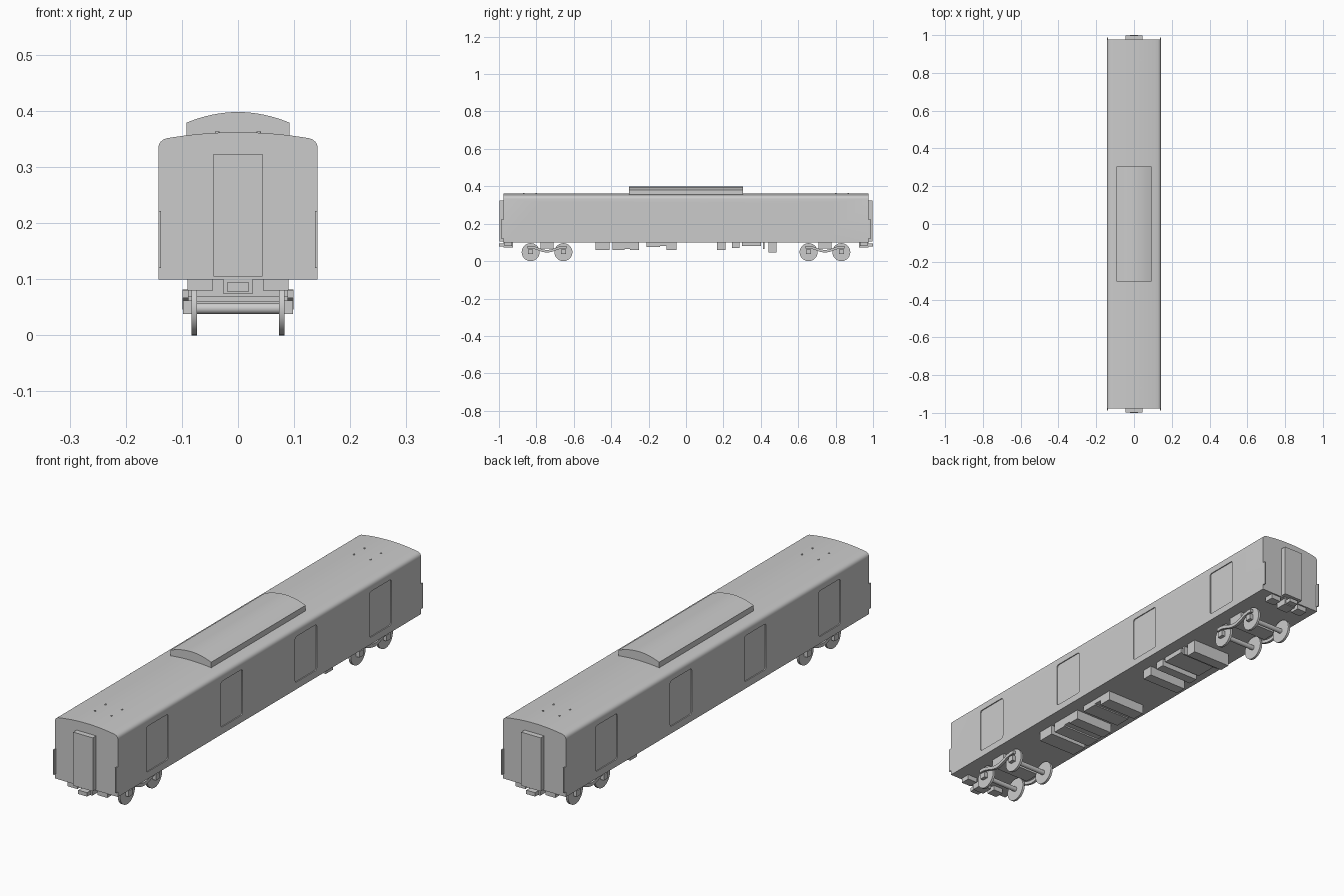
import bpy, bmesh, math
from mathutils import Vector

if "Cube" in bpy.data.objects:
    bpy.data.objects.remove(bpy.data.objects["Cube"])


def smooth(ob, angle=30):
    bpy.ops.object.select_all(action='DESELECT')
    ob.select_set(True)
    bpy.context.view_layer.objects.active = ob
    bpy.ops.object.shade_smooth_by_angle(angle=math.radians(angle))


def prism(name, pts, axis, a, b):
    """Extrude a 2D profile along x (pts = y,z) or y (pts = x,z)."""
    put = (lambda p, t: (t, p[0], p[1])) if axis == 'x' else (lambda p, t: (p[0], t, p[1]))
    bm = bmesh.new()
    face = bm.faces.new([bm.verts.new(put(p, a)) for p in pts])
    ext = bmesh.ops.extrude_face_region(bm, geom=[face])
    move = Vector((b - a, 0, 0)) if axis == 'x' else Vector((0, b - a, 0))
    bmesh.ops.translate(bm, vec=move, verts=[v for v in ext['geom'] if isinstance(v, bmesh.types.BMVert)])
    bmesh.ops.recalc_face_normals(bm, faces=bm.faces)
    me = bpy.data.meshes.new(name)
    bm.to_mesh(me)
    bm.free()
    ob = bpy.data.objects.new(name, me)
    bpy.context.collection.objects.link(ob)
    return ob


def box(name, x0, x1, y0, y1, z0, z1):
    return prism(name, [(x0, z0), (x1, z0), (x1, z1), (x0, z1)], 'y', y0, y1)


def cylinder(name, r, depth, loc, along_x=True, sides=32):
    bpy.ops.mesh.primitive_cylinder_add(vertices=sides, radius=r, depth=depth, location=loc,
                                        rotation=(0, math.pi / 2 if along_x else 0, 0))
    ob = bpy.context.object
    ob.name = name
    smooth(ob)
    return ob


def crown(half, edge, top, n=16):
    """Shallow arch points from +half to -half."""
    return [(half * (1 - 2 * i / n), top - (top - edge) * (1 - 2 * i / n) ** 2) for i in range(n + 1)]


# Car body with curved roof
corner = [(0.142, 0.334), (0.141, 0.340), (0.138, 0.345), (0.133, 0.349)]
roof = crown(0.126, 0.3515, 0.362)
profile = [(-0.142, 0.10), (0.142, 0.10)] + corner + roof + [(-x, z) for x, z in reversed(corner)]
body = prism("car_body", profile, 'y', -0.976, 0.976)

# Recessed door openings with rounded corners on both sides
for s in (-1, 1):
    for yc in (-0.722, -0.243, 0.235, 0.715):
        pts = []
        for cy, cz, start in ((1, 1, 0), (-1, 1, 90), (-1, -1, 180), (1, -1, 270)):
            for k in range(4):
                t = math.radians(start + 30 * k)
                pts.append((yc + cy * 0.060 + 0.010 * math.cos(t),
                            0.222 + cz * 0.083 + 0.010 * math.sin(t)))
        cutter = prism("door_cutter", pts, 'x', s * 0.138, s * 0.16)
        cutter.hide_render = True
        bpy.context.view_layer.objects.active = body
        mod = body.modifiers.new("door", 'BOOLEAN')
        mod.operation = 'DIFFERENCE'
        mod.solver = 'EXACT'
        mod.object = cutter
        bpy.ops.object.modifier_apply(modifier=mod.name)
        bpy.data.objects.remove(cutter)
smooth(body)

# Roof equipment cover
smooth(prism("roof_cover", [(-0.092, 0.35), (0.092, 0.35)] + crown(0.092, 0.379, 0.398),
             'y', -0.304, 0.304))

for e in (-1, 1):
    # Gangway, coupler and end fittings
    box("gangway", -0.044, 0.044, e * 0.97, e * 0.998, 0.105, 0.323)
    box("coupler_mount", -0.026, 0.026, e * 0.925, e * 0.975, 0.074, 0.102)
    box("coupler", -0.020, 0.020, e * 0.96, e, 0.078, 0.094)
    for s in (-1, 1):
        box("end_step", s * 0.045, s * 0.09, e * 0.93, e * 0.97, 0.08, 0.102)
        box("corner_plate", s * 0.137, s * 0.142, e * 0.97, e * 0.988, 0.12, 0.222)

    # Roof vents
    for x in (-0.037, 0.037):
        for y in (0.80, 0.867):
            cylinder("roof_vent", 0.004, 0.006, (x, e * y, 0.3605), False, 12)

    # Bogie: wheels, axles, bolster and curved side frames
    yb = e * 0.743
    for dy in (-0.0875, 0.0875):
        cylinder("axle", 0.010, 0.194, (0, yb + dy, 0.048), sides=20)
        for s in (-1, 1):
            cylinder("wheel", 0.048, 0.010, (s * 0.078, yb + dy, 0.048), sides=40)
            box("axle_box", s * 0.083, s * 0.098, yb + dy - 0.013, yb + dy + 0.013, 0.038, 0.062)
    box("bolster", -0.09, 0.09, yb - 0.035, yb + 0.035, 0.068, 0.102)
    n = 20
    wave = [(0.105 * (2 * i / n - 1), 0.064 + 0.011 * math.cos(math.pi * (2 * i / n - 1) * 1.15 + math.pi))
            for i in range(n + 1)]
    loop = [(yb + y, z + 0.007) for y, z in wave] + [(yb + y, z - 0.007) for y, z in reversed(wave)]
    for s in (-1, 1):
        smooth(prism("side_frame", loop, 'x', s * 0.088, s * 0.099))

# Underfloor equipment boxes: y start, y end, bottom
for y0, y1, z in ((-0.483, -0.41, 0.06), (-0.392, -0.33, 0.06), (-0.33, -0.30, 0.066), (-0.30, -0.25, 0.06),
                  (-0.21, -0.14, 0.075), (-0.14, -0.105, 0.08), (-0.105, -0.05, 0.06),
                  (0.165, 0.21, 0.06), (0.245, 0.285, 0.07), (0.30, 0.40, 0.08),
                  (0.412, 0.42, 0.064), (0.44, 0.485, 0.046)):
    box("underfloor_box", -0.088, 0.088, y0, y1, z, 0.102)
